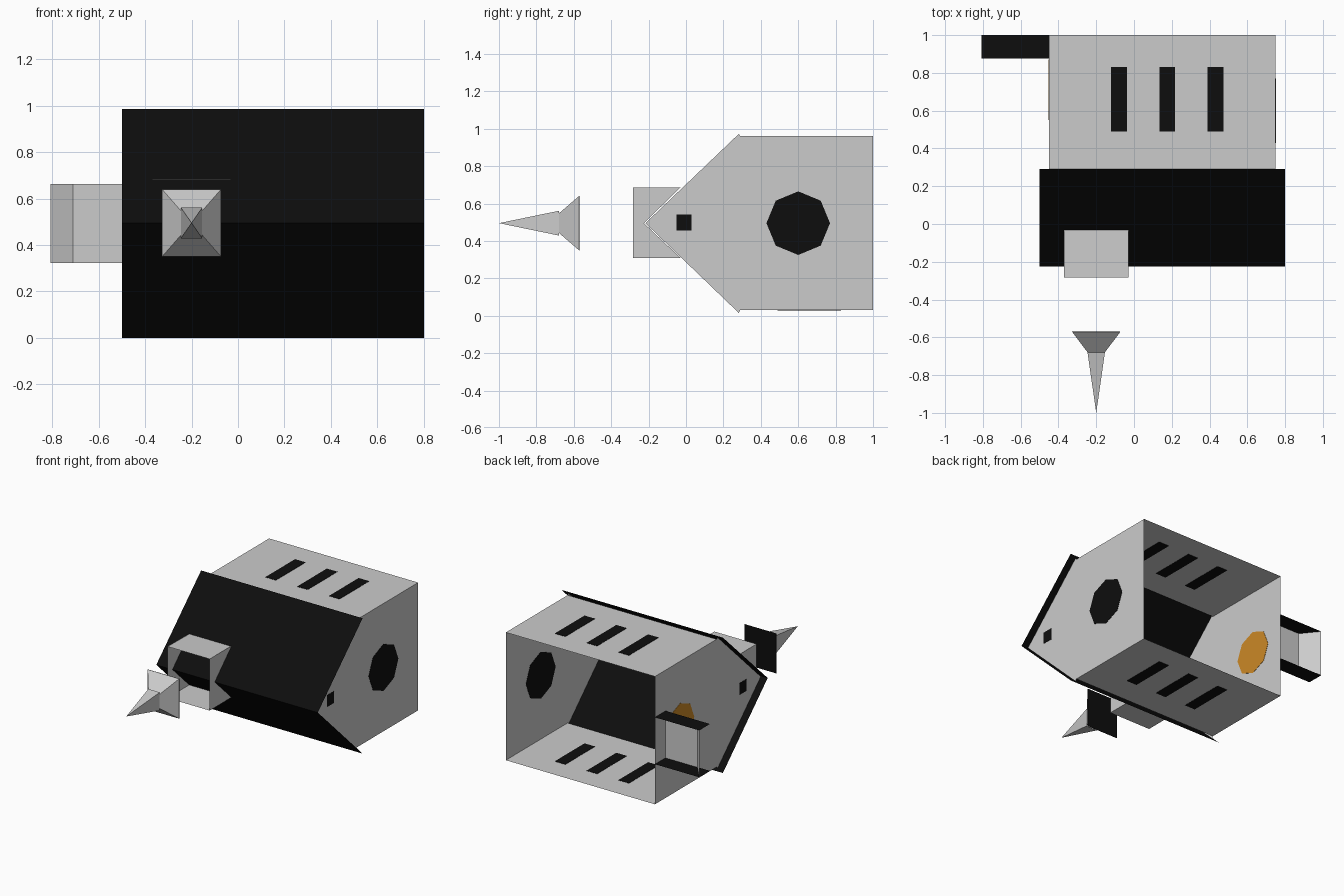
import bpy, math

if "Cube" in bpy.data.objects:
    bpy.data.objects.remove(bpy.data.objects["Cube"])


def material(name, color):
    m = bpy.data.materials.new(name)
    m.diffuse_color = color
    m.use_nodes = True
    m.node_tree.nodes["Principled BSDF"].inputs["Base Color"].default_value = m.diffuse_color
    return m


BLACK = material("black_paint", (0.004, 0.004, 0.004, 1))
ORANGE = material("orange_glass", (0.6, 0.25, 0.02, 1))


def sheet(name, verts, faces, mat=None):
    me = bpy.data.meshes.new(name)
    me.from_pydata(verts, [], faces)
    me.update()
    ob = bpy.data.objects.new(name, me)
    bpy.context.collection.objects.link(ob)
    if mat:
        me.materials.append(mat)
    return ob


def box(name, x, y, z, mat=None):
    bpy.ops.mesh.primitive_cube_add(size=1, location=[sum(r) / 2 for r in (x, y, z)])
    ob = bpy.context.object
    ob.name = name
    ob.scale = [r[1] - r[0] for r in (x, y, z)]
    if mat:
        ob.data.materials.append(mat)
    return ob


def extrude_x(name, profile, x0, x1, mat=None):
    """Open sheet swept along x from a (y, z) profile."""
    n = len(profile)
    verts = [(x, y, z) for x in (x0, x1) for y, z in profile]
    return sheet(name, verts, [(i, i + n, i + n + 1, i + 1) for i in range(n - 1)], mat)


def spike(name, x, z, hx, hz, base_y, tip_y):
    """Open four-sided pyramid pointing to the front."""
    verts = [(x - hx, base_y, z - hz), (x + hx, base_y, z - hz),
             (x + hx, base_y, z + hz), (x - hx, base_y, z + hz), (x, tip_y, z)]
    return sheet(name, verts, [(i, (i + 1) % 4, 4) for i in range(4)])


XL, XR, ZB, ZT, ZM = -0.45, 0.75, 0.03, 0.96, 0.495
EAVE, RIDGE = 0.29, -0.225
T = 0.002

# House shell lying on its side: open at the back, gables at both ends
extrude_x("upper_wall", [(EAVE, ZT), (1, ZT)], XL, XR)
extrude_x("lower_wall", [(1, ZB), (EAVE, ZB)], XL, XR)
for side, x in (("left", XL), ("right", XR)):
    ring = [(x, 1, ZB), (x, 1, ZT), (x, EAVE, ZT), (x, EAVE - 0.008, 0.972),
            (x, RIDGE + 0.008, ZM), (x, EAVE - 0.008, 0.015), (x, EAVE, ZB)]
    if x < 0:
        ring.reverse()
    sheet(side + "_gable", ring, [tuple(reversed(range(7)))])
    box(side + "_vent", (x - T, x + T), (-0.05, 0.03), (0.455, 0.54), BLACK)

# Roof
extrude_x("roof", [(EAVE, 0.0), (RIDGE, ZM), (EAVE, 0.985)], -0.5, 0.8, BLACK)

# Slot windows on both long walls
for wall, z in (("upper", ZT), ("lower", ZB)):
    for i in range(3):
        x = -0.08 + 0.256 * i
        box(f"{wall}_slot_{i}", (x - 0.042, x + 0.042), (0.49, 0.83), (z - T, z + T), BLACK)

# Round gable windows
for name, x, y, r, mat in (("left_window", XL, 0.71, 0.16, ORANGE),
                           ("right_window", XR, 0.6, 0.17, BLACK)):
    bpy.ops.mesh.primitive_cylinder_add(vertices=8, radius=r, depth=2 * T,
                                        location=(x, y, ZM), rotation=(0, math.pi / 2, 0))
    bpy.context.object.name = name
    bpy.context.object.data.materials.append(mat)

# Square tower, open at the front, cut to the roof slopes
x0, x1, z0, z1, yf, yb = -0.37, -0.03, 0.31, 0.685, -0.283, -0.03
extrude_x("tower_top", [(yf, z1), (yb, z1 - 0.005)], x0, x1)
extrude_x("tower_bottom", [(yb, z0), (yf, z0)], x0, x1)
for side, x in (("left", x0), ("right", x1)):
    sheet("tower_" + side, [(x, yf, z0), (x, yf, z1), (x, yb, z1), (x, RIDGE, ZM), (x, yb, z0)],
          [(0, 1, 3), (1, 2, 3), (0, 3, 4)])

# Floating spire
spike("spire_cap", -0.2, ZM, 0.127, 0.145, -0.572, -0.74)
box("spire_base", (-0.327, -0.073), (-0.572, -0.57), (0.35, 0.64), BLACK)
spike("spire_tip", -0.2, ZM, 0.046, 0.066, -0.68, -1.0)

# Side porch: black side plates, front wall with slanted end
for side, z in (("upper", 0.663), ("lower", 0.322)):
    sheet("porch_plate_" + side, [(-0.807, 0.877, z), (XL, 0.877, z), (XL, 1, z), (-0.807, 1, z)],
          [(0, 1, 2, 3)], BLACK)
path = [(XL, 0.88), (-0.71, 0.88), (-0.807, 1.0)]
sheet("porch_wall", [(x, y, z) for z in (0.322, 0.663) for x, y in path],
      [(0, 3, 4, 1), (1, 4, 5, 2)])
